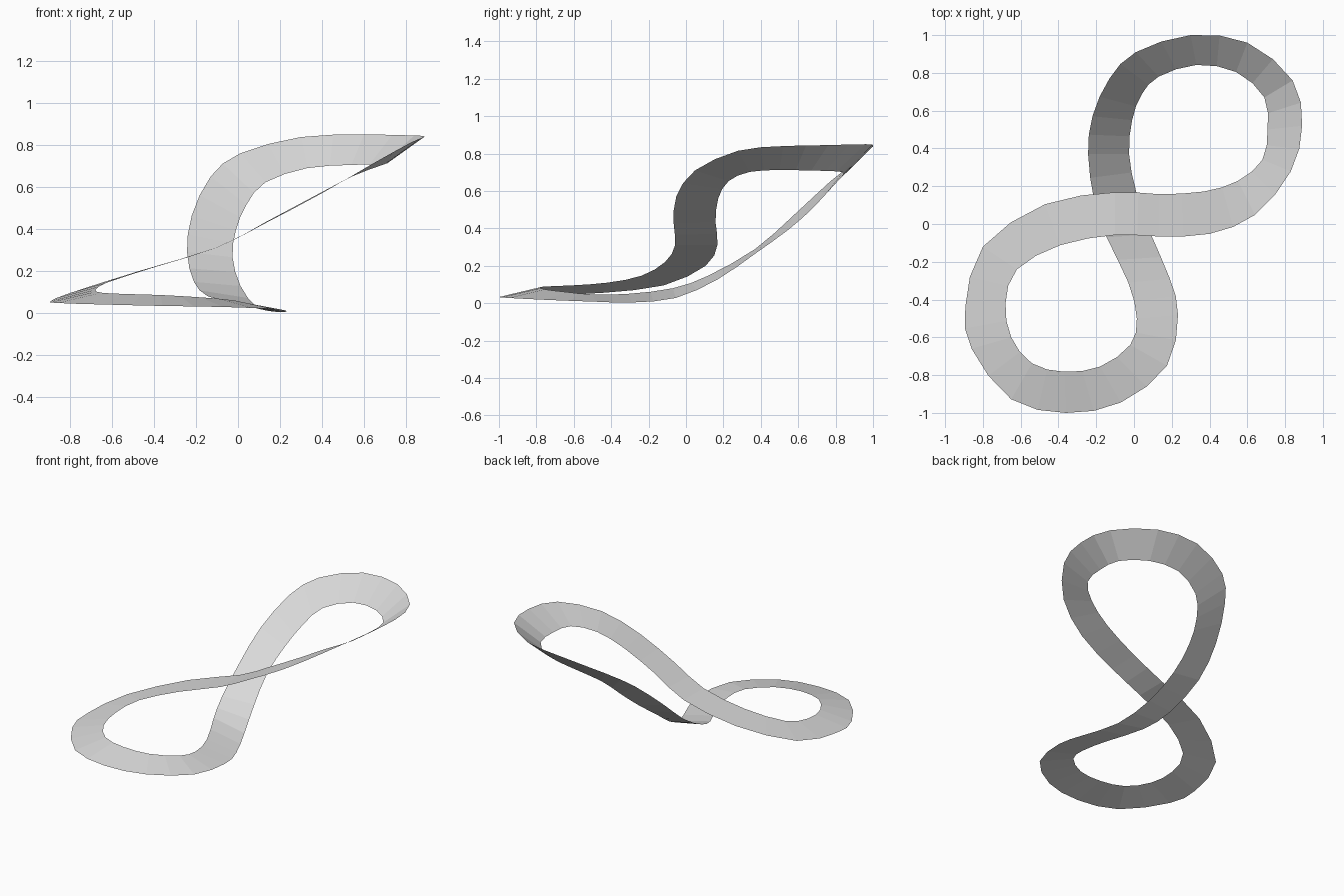
import bpy
import bmesh
from mathutils import Vector

default_cube = bpy.data.objects.get("Cube")
if default_cube:
    bpy.data.objects.remove(default_cube, do_unlink=True)

# Rail that runs outside the upper loop and inside the lower loop
FIRST_RAIL = [
    (-.1, -.058, .311), (.13, -.066, .427), (.4, -.052, .57), (.64, .048, .71),
    (.83, .278, .815), (.89, .52, .84), (.84, .76, .845), (.6, .96, .85),
    (.3, 1, .838), (.01, .91, .76), (-.13, .77, .65), (-.22, .57, .465),
    (-.243, .37, .29), (-.21, .12, .148), (-.145, -.07, .08), (-.03, -.31, .05),
    (.015, -.5, .047), (-.02, -.64, .06), (-.18, -.755, .074), (-.37, -.782, .085),
    (-.54, -.738, .09), (-.65, -.6, .096), (-.68, -.42, .11), (-.62, -.24, .146),
    (-.39, -.112, .22),
]

# Rail that runs inside the upper loop and outside the lower loop
SECOND_RAIL = [
    (-.1, .168, .312), (.13, .158, .432), (.37, .172, .56), (.55, .228, .653),
    (.68, .34, .702), (.707, .5, .712), (.69, .67, .709), (.54, .805, .705),
    (.33, .842, .69), (.13, .78, .622), (.04, .685, .515), (-.01, .55, .395),
    (-.026, .37, .265), (.012, .17, .128), (.09, -.055, .028), (.19, -.29, .004),
    (.233, -.48, .008), (.175, -.75, .018), (-.07, -.945, .028), (-.36, -1, .033),
    (-.65, -.928, .04), (-.86, -.66, .047), (-.893, -.44, .056), (-.8, -.12, .095),
    (-.47, .105, .2),
]


def closed_spline(points, steps=2):
    """Smooth closed curve passing through every control point."""
    controls = [Vector(p) for p in points]
    count = len(controls)
    result = []
    for i in range(count):
        before, start, end, after = (controls[(i + k) % count] for k in (-1, 0, 1, 2))
        tangent_in = (end - before) / 2
        tangent_out = (after - start) / 2
        for step in range(steps):
            t = step / steps
            blend = t * t * (3 - 2 * t)
            result.append(start.lerp(end, blend)
                          + tangent_in * (t * (1 - t) ** 2)
                          - tangent_out * (t * t * (1 - t)))
    return result


# Single closed strip of flat quads between the two rails
bm = bmesh.new()
first = [bm.verts.new(p) for p in closed_spline(FIRST_RAIL)]
second = [bm.verts.new(p) for p in closed_spline(SECOND_RAIL)]
for i in range(len(first)):
    j = (i + 1) % len(first)
    bm.faces.new((first[i], first[j], second[j], second[i]))

mesh = bpy.data.meshes.new("looped_ribbon")
bm.to_mesh(mesh)
bm.free()
ribbon = bpy.data.objects.new("looped_ribbon", mesh)
bpy.context.collection.objects.link(ribbon)

# Plain light grey surface
grey = bpy.data.materials.new("light_grey")
grey.use_nodes = True
colour = (.7, .7, .7, 1)
grey.diffuse_color = colour
grey.node_tree.nodes["Principled BSDF"].inputs["Base Color"].default_value = colour
mesh.materials.append(grey)
